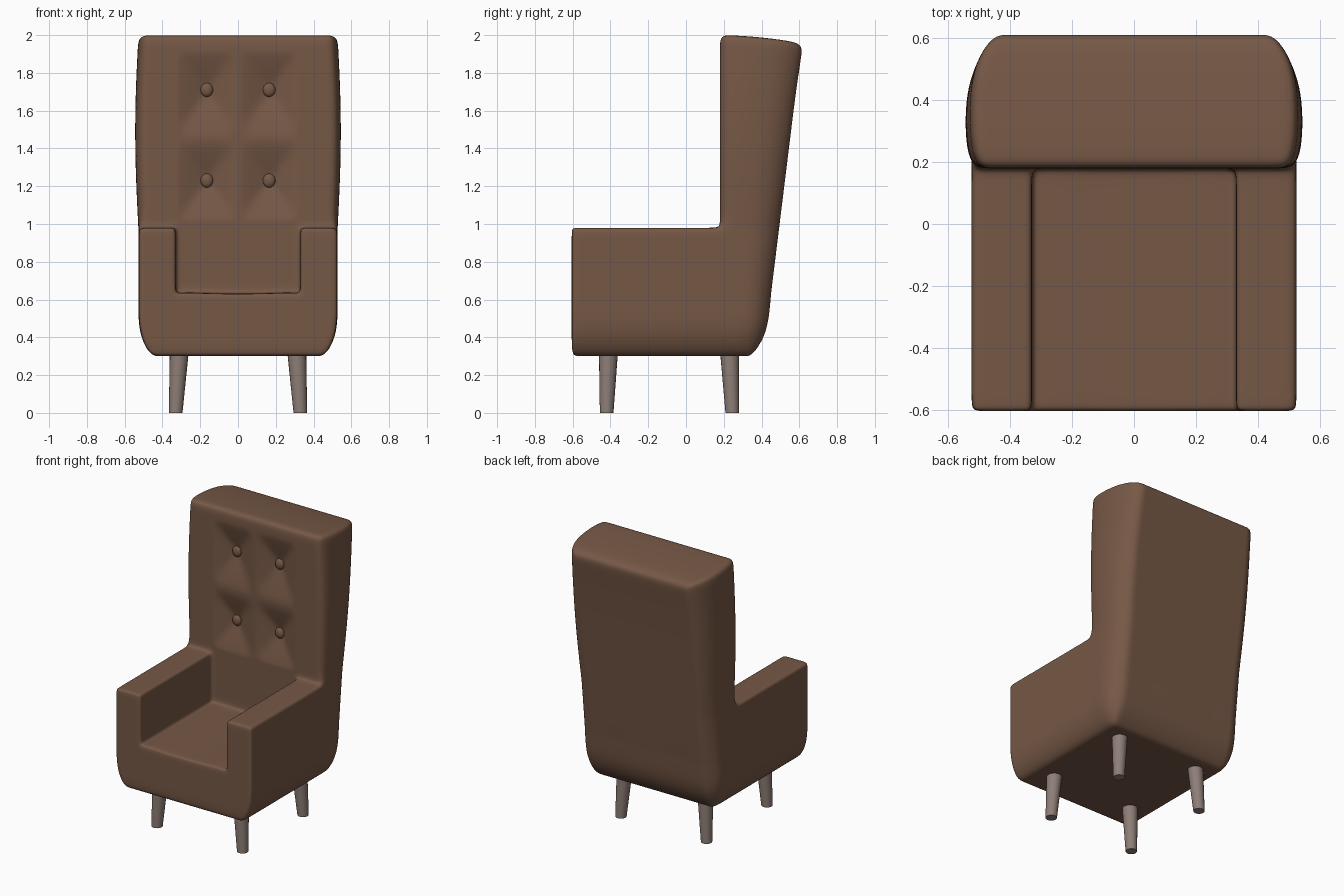
import bpy, bmesh
from math import sin, pi, copysign

if "Cube" in bpy.data.objects:
    bpy.data.objects.remove(bpy.data.objects["Cube"])


def material(name, rgb):
    m = bpy.data.materials.new(name)
    m.diffuse_color = (*rgb, 1)
    m.use_nodes = True
    m.node_tree.nodes["Principled BSDF"].inputs["Base Color"].default_value = m.diffuse_color
    return m


brown = material("brown upholstery", (0.181, 0.098, 0.061))
wood = material("grey wood", (0.27, 0.209, 0.184))


def add_object(name, mesh, mat):
    ob = bpy.data.objects.new(name, mesh)
    mesh.materials.append(mat)
    bpy.context.collection.objects.link(ob)
    return ob


# --- Upholstered body: cage of solid cells, shaped, then subdivided ---
half = [0.165, 0.28, 0.33, 0.37, 0.47, 0.525]
XS = [-v for v in reversed(half)] + [0.0] + half
YS = [-0.605, -0.57, -0.2, 0.13, 0.18, 0.22, 0.31, 0.39, 0.45]
ZS = [0.3, 0.42, 0.59, 0.63, 0.68, 0.94, 0.98, 1.03, 1.23, 1.47, 1.71, 1.93, 2.0]
LINES = (XS, YS, ZS)
LOW_BACK = {0.3: 0.35, 0.42: 0.43, 0.59: 0.447}


def solid(c):
    """True where a cell belongs to the base, the backrest or an arm."""
    if any(c[a] < 0 or c[a] >= len(LINES[a]) - 1 for a in range(3)):
        return False
    x, y, z = ((LINES[a][c[a]] + LINES[a][c[a] + 1]) / 2 for a in range(3))
    return z < 0.63 or y > 0.18 or (abs(x) > 0.33 and z < 0.98)


def shape(x, y, z):
    """Rake the back, round the corners and bulge the sides."""
    a, u = abs(x), max(0.0, (y - 0.18) / 0.27)
    new_y, new_z = y, z
    if u > 0:
        rear = LOW_BACK.get(z, 0.45 + 0.123 * (z - 0.63))
        new_y = 0.18 + u * (rear - 0.18)
    if a > 0.45:
        pull = 0.0
        if u > 0.95:
            pull = 0.07
        elif a > 0.5 and u > 0.7:
            pull = 0.01
        elif a > 0.5 and u > 0.4:
            pull = -0.005
        elif y == 0.18 and z > 1:
            pull = 0.025
        if z == 0.3:
            pull = max(pull, 0.06)
        a -= pull
        if z > 0.98:
            a *= 1 + 0.035 * sin(pi * (z - 0.98) / 1.02)
    if z > 1.9:                      # top slopes down to the rear
        new_z -= 0.045 * u * u
    if z == 0.63 and a < 0.33:       # slight sag of the seat
        new_z += 0.01 * (a / 0.3) ** 2
    return copysign(a, x), new_y, new_z


bm = bmesh.new()
verts = {}


def vert(i):
    if i not in verts:
        verts[i] = bm.verts.new(shape(XS[i[0]], YS[i[1]], ZS[i[2]]))
    return verts[i]


for i in range(len(XS) - 1):
    for j in range(len(YS) - 1):
        for k in range(len(ZS) - 1):
            cell = (i, j, k)
            if not solid(cell):
                continue
            for axis in range(3):
                for side in (0, 1):
                    near = list(cell)
                    near[axis] += 2 * side - 1
                    if solid(near):
                        continue
                    b, c = (axis + 1) % 3, (axis + 2) % 3
                    ring = []
                    for db, dc in ((0, 0), (1, 0), (1, 1), (0, 1)):
                        p = list(cell)
                        p[axis] += side
                        p[b] += db
                        p[c] += dc
                        ring.append(vert(tuple(p)))
                    bm.faces.new(ring if side else ring[::-1])
cage = bpy.data.meshes.new("upholstered_body")
bm.to_mesh(cage)
bm.free()
body = add_object("upholstered_body", cage, brown)
sub = body.modifiers.new("subdivision", 'SUBSURF')
sub.levels = sub.render_levels = 3
bpy.context.view_layer.update()
smooth = bpy.data.meshes.new_from_object(
    body.evaluated_get(bpy.context.evaluated_depsgraph_get()))
body.modifiers.clear()
body.data = smooth

# --- Tufting: a soft pyramid-shaped dimple around each button ---
# x, z of button, reach upwards, reach downwards
TUFTS = [(s * 0.165, z, up, down) for s in (-1, 1)
         for z, up, down in ((1.71, 0.2, 0.24), (1.23, 0.2, 0.21))]
for v in smooth.vertices:
    if v.co.y < 0.19 and v.co.z > 1.0:
        for bx, bz, up, down in TUFTS:
            dx = abs(v.co.x - bx) / 0.155
            dz = (v.co.z - bz) / up if v.co.z > bz else (bz - v.co.z) / down
            d = (dx ** 8 + dz ** 8) ** 0.125
            if d < 1:
                v.co.y += 0.06 * (1 - d) ** 1.15
                break
smooth.polygons.foreach_set("use_smooth", [True] * len(smooth.polygons))
smooth.update()

# --- Buttons ---
for n, (bx, bz, _, _) in enumerate(TUFTS):
    bm = bmesh.new()
    bmesh.ops.create_uvsphere(bm, u_segments=20, v_segments=12, radius=1)
    for v in bm.verts:
        v.co = (bx + 0.033 * v.co.x, 0.225 + 0.02 * v.co.y, bz + 0.037 * v.co.z)
    for f in bm.faces:
        f.smooth = True
    me = bpy.data.meshes.new("button")
    bm.to_mesh(me)
    bm.free()
    add_object("button_%d" % (n + 1), me, brown)

# --- Tapered, slightly splayed legs ---
for name, top_y, foot_y in (("front_leg", -0.41, -0.42), ("back_leg", 0.23, 0.245)):
    for side, tag in ((-1, "left"), (1, "right")):
        bm = bmesh.new()
        bmesh.ops.create_cone(bm, cap_ends=True, segments=20,
                              radius1=0.036, radius2=0.051, depth=0.34)
        for v in bm.verts:
            t = v.co.z / 0.34 + 0.5
            v.co.x += side * (0.33 - 0.02 * t)
            v.co.y += foot_y + (top_y - foot_y) * t
            v.co.z += 0.17
        for f in bm.faces:
            f.smooth = len(f.verts) == 4
        me = bpy.data.meshes.new(name)
        bm.to_mesh(me)
        bm.free()
        add_object(name + "_" + tag, me, wood)
